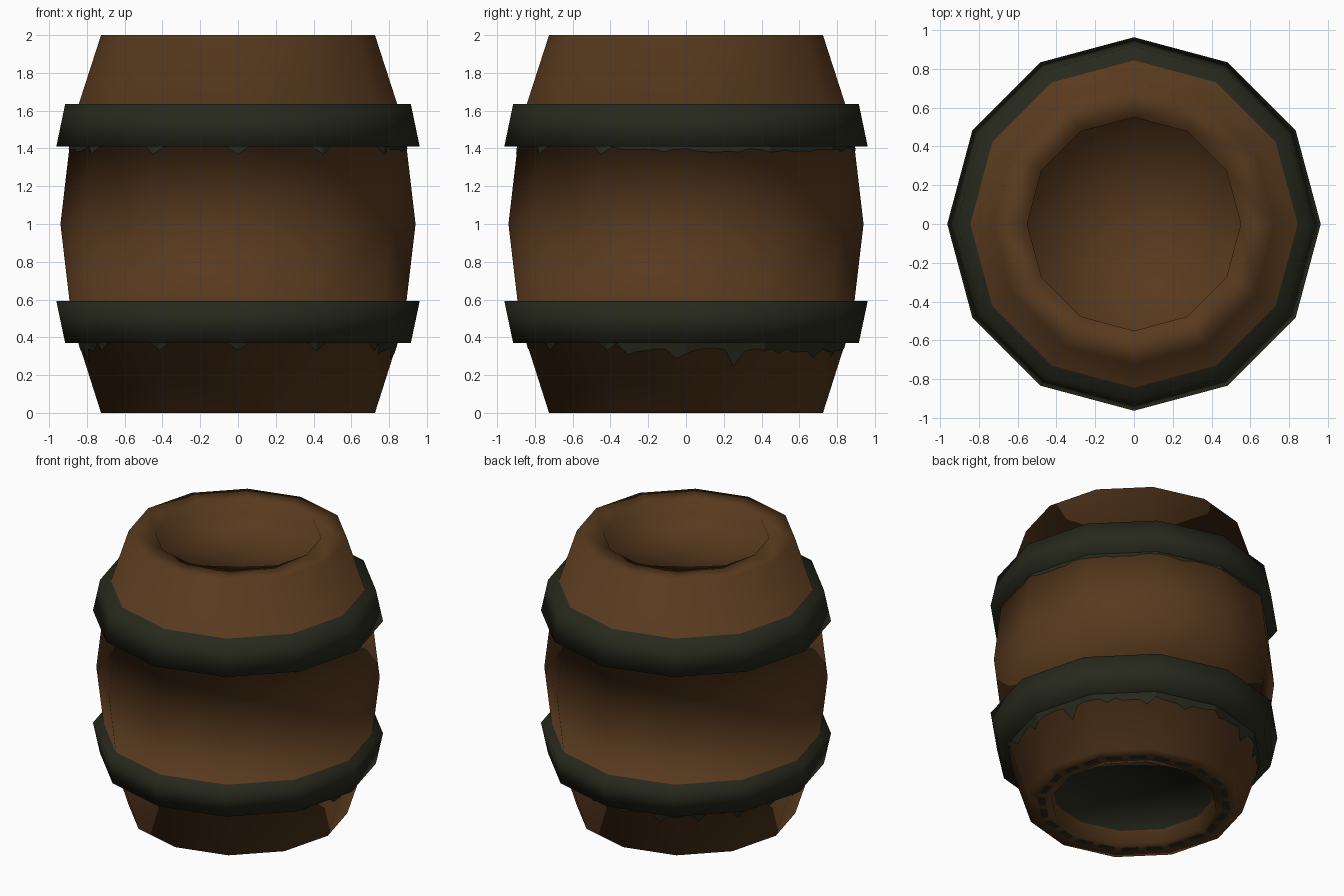
import bpy, bmesh, math, random

if "Cube" in bpy.data.objects:
    bpy.data.objects.remove(bpy.data.objects["Cube"])

random.seed(4)
SIDES = 12
STEP = 2 * math.pi / SIDES


def material(name, rgb):
    m = bpy.data.materials.new(name)
    m.diffuse_color = (*rgb, 1)
    m.use_nodes = True
    m.node_tree.nodes["Principled BSDF"].inputs["Base Color"].default_value = m.diffuse_color
    return m


wood = material("brown wood", (0.098, 0.042, 0.013))
iron = material("dark green iron", (0.020, 0.022, 0.012))


def finish(bm, name, mats, smooth):
    mesh = bpy.data.meshes.new(name)
    for f in bm.faces:
        f.smooth = smooth
    bm.to_mesh(mesh)
    bm.free()
    for m in mats:
        mesh.materials.append(m)
    ob = bpy.data.objects.new(name, mesh)
    bpy.context.collection.objects.link(ob)
    return ob


# Barrel profile: radius, height, colour of the band above (0 wood, 1 iron)
PROFILE = [
    (0.55, 0.10, 0), (0.55, 0.00, 0), (0.725, 0.00, 0),
    (0.843, 0.37, 1), (0.915, 0.37, 1), (0.962, 0.592, 1),    # lower hoop
    (0.892, 0.592, 0), (0.94, 1.00, 0),
    (0.892, 1.41, 1), (0.962, 1.41, 1), (0.915, 1.635, 1),    # upper hoop
    (0.843, 1.635, 0), (0.725, 2.00, 0), (0.55, 2.00, 0), (0.55, 1.90, 0),
]
bm = bmesh.new()
rings = [[bm.verts.new((r * math.cos(i * STEP), r * math.sin(i * STEP), z))
          for i in range(SIDES)] for r, z, _ in PROFILE]
for (_, _, colour), lo, hi in zip(PROFILE, rings, rings[1:]):
    for i in range(SIDES):
        j = (i + 1) % SIDES
        bm.faces.new((lo[i], lo[j], hi[j], hi[i])).material_index = colour
# Recessed base and lid, each a fan around a centre point
for ring, z, colour in ((rings[0][::-1], 0.10, 1), (rings[-1], 1.90, 0)):
    centre = bm.verts.new((0, 0, z))
    for i in range(SIDES):
        bm.faces.new((ring[i], ring[(i + 1) % SIDES], centre)).material_index = colour
finish(bm, "barrel", [wood, iron], True)


def on_side(r, angle, z):
    """Point on the twelve-sided outline at this angle."""
    k = math.cos(STEP / 2) / math.cos(angle % STEP - STEP / 2)
    return (r * k * math.cos(angle), r * k * math.sin(angle), z)


# Ragged painted edge and drips under each hoop; the front only has corner spots
bm = bmesh.new()
N = SIDES * 8
for top, r0, slope, low, high in ((0.37, 0.846, 0.319, 0.025, 0.05),
                                  (1.41, 0.895, -0.117, 0.01, 0.03)):
    upper, lower = [], []
    for i in range(N):
        a = i * 2 * math.pi / N
        if math.sin(a) < -0.4:
            depth = 0.04 if i % 8 == 0 else 0.001
        else:
            depth = random.uniform(low, high)
            if top < 1 and i % 5 == 0:
                depth += random.uniform(0.02, 0.09)
        upper.append(bm.verts.new(on_side(r0, a, top)))
        lower.append(bm.verts.new(on_side(r0 - slope * depth, a, top - depth)))
    for i in range(N):
        j = (i + 1) % N
        bm.faces.new((lower[i], lower[j], upper[j], upper[i]))
finish(bm, "hoop_drips", [iron], False)

# Painted dashes around the bottom rim
bm = bmesh.new()
for i in range(SIDES * 2):
    a, half = (i + 0.5) * STEP / 2, math.radians(5.2)
    corners = ((0.60, -half), (0.60, half), (0.65, half), (0.65, -half))
    bm.faces.new([bm.verts.new(on_side(r, a + d, -0.002)) for r, d in corners])
finish(bm, "base_dashes", [iron], False)
